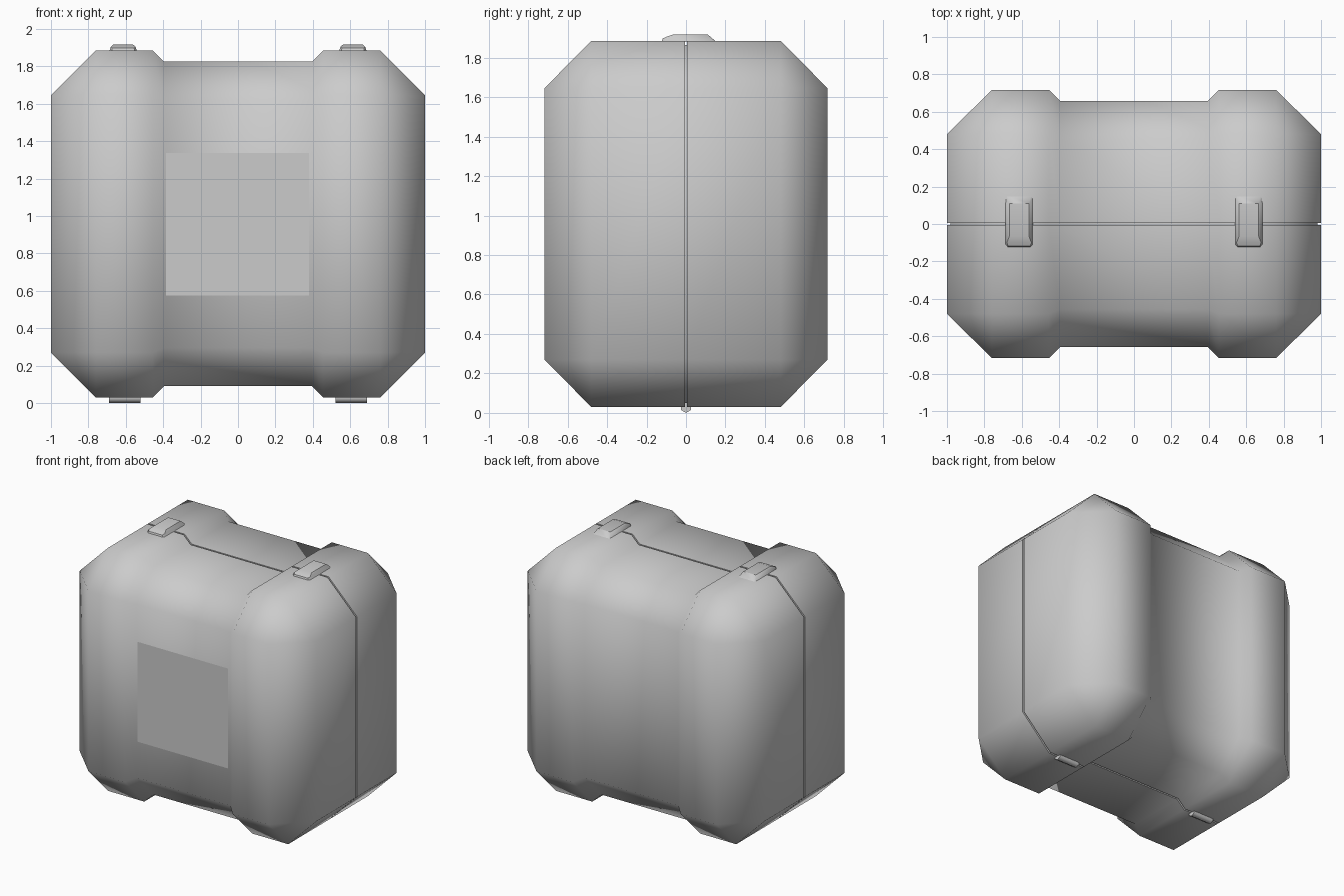
import bpy, bmesh
from math import radians, pi, sin, cos

if "Cube" in bpy.data.objects:
    bpy.data.objects.remove(bpy.data.objects["Cube"])

CZ = 0.9575  # height of the body centre


def finish(bm, name, angle=None):
    """Turn a bmesh into a named object, optionally smooth by angle."""
    bmesh.ops.recalc_face_normals(bm, faces=bm.faces)
    me = bpy.data.meshes.new(name)
    bm.to_mesh(me)
    bm.free()
    ob = bpy.data.objects.new(name, me)
    bpy.context.collection.objects.link(ob)
    if angle:
        bpy.ops.object.select_all(action='DESELECT')
        bpy.context.view_layer.objects.active = ob
        ob.select_set(True)
        bpy.ops.object.shade_smooth_by_angle(angle=radians(angle))
    return ob


def octagon(y_out, z_in, y_in, z_out):
    q = [(y_out, z_in), (y_in, z_out)]
    r = q + [(-y, z) for y, z in reversed(q)]
    return r + [(-y, -z) for y, z in r]


def loft(bm, sections):
    """Skin a list of (x, outline) sections and cap both ends."""
    rings = [[bm.verts.new((x, y, z)) for y, z in pts] for x, pts in sections]
    for a, b in zip(rings, rings[1:]):
        n = len(a)
        for i in range(n):
            bm.faces.new((a[i], a[(i + 1) % n], b[(i + 1) % n], b[i]))
    bm.faces.new(rings[0])
    bm.faces.new(rings[-1])


# Case body: chamfered block with a recessed waist
end = octagon(0.48, 0.6875, 0.48, 0.6875)
full = octagon(0.717, 0.6875, 0.48, 0.9275)
waist = octagon(0.657, 0.6625, 0.455, 0.8675)
half = [(0.395, waist), (0.455, full), (0.76, full), (1.0, end)]
sections = [(-x, s) for x, s in reversed(half)] + half
bm = bmesh.new()
loft(bm, [(x, [(y, z + CZ) for y, z in s]) for x, s in sections])
bmesh.ops.remove_doubles(bm, verts=bm.verts, dist=0.0005)
bmesh.ops.recalc_face_normals(bm, faces=bm.faces)

# Seam groove running round the middle of the body
SEAM = 0.006
for y in (-SEAM, SEAM):
    bmesh.ops.bisect_plane(bm, geom=bm.verts[:] + bm.edges[:] + bm.faces[:],
                           plane_co=(0, y, 0), plane_no=(0, 1, 0))
bm.normal_update()
strip = [f for f in bm.faces if all(abs(v.co.y) < SEAM + 0.0005 for v in f.verts)]
bmesh.ops.inset_region(bm, faces=strip, thickness=0, depth=-0.02,
                       use_even_offset=True, use_boundary=True)
finish(bm, "case_body", 60)

# Flat label panel on the front of the waist
bm = bmesh.new()
bm.faces.new([bm.verts.new((x, -0.661, z)) for x, z in
              ((-0.385, 0.575), (0.38, 0.575), (0.38, 1.337), (-0.385, 1.337))])
panel = finish(bm, "front_panel")
if panel.data.polygons[0].normal.y > 0:
    panel.data.flip_normals()

for side, s in (("left", -1), ("right", 1)):
    # Latch over the seam on top
    bm = bmesh.new()
    profile = [(-0.124, 1.88, 0.062), (-0.11, 1.88, 0.074), (-0.118, 1.897, 0.058),
               (-0.10, 1.905, 0.066), (-0.065, 1.917, 0.052), (0.11, 1.917, 0.052),
               (0.14, 1.88, 0.074), (0.154, 1.88, 0.064)]
    for y, z, w in profile:
        for sx in (-1, 1):
            bm.verts.new((s * 0.614 + sx * w, y, z))
    bmesh.ops.convex_hull(bm, input=bm.verts)
    bmesh.ops.dissolve_limit(bm, angle_limit=radians(1), verts=bm.verts, edges=bm.edges)
    finish(bm, side + "_latch", 40)

    # Hinge pin under the seam
    bm = bmesh.new()
    ring = [(0.03 * sin(i * pi / 3), 0.03 - 0.03 * cos(i * pi / 3)) for i in range(6)]
    loft(bm, [(s * 0.605 - 0.085, ring), (s * 0.605 + 0.085, ring)])
    finish(bm, side + "_hinge", 65)
